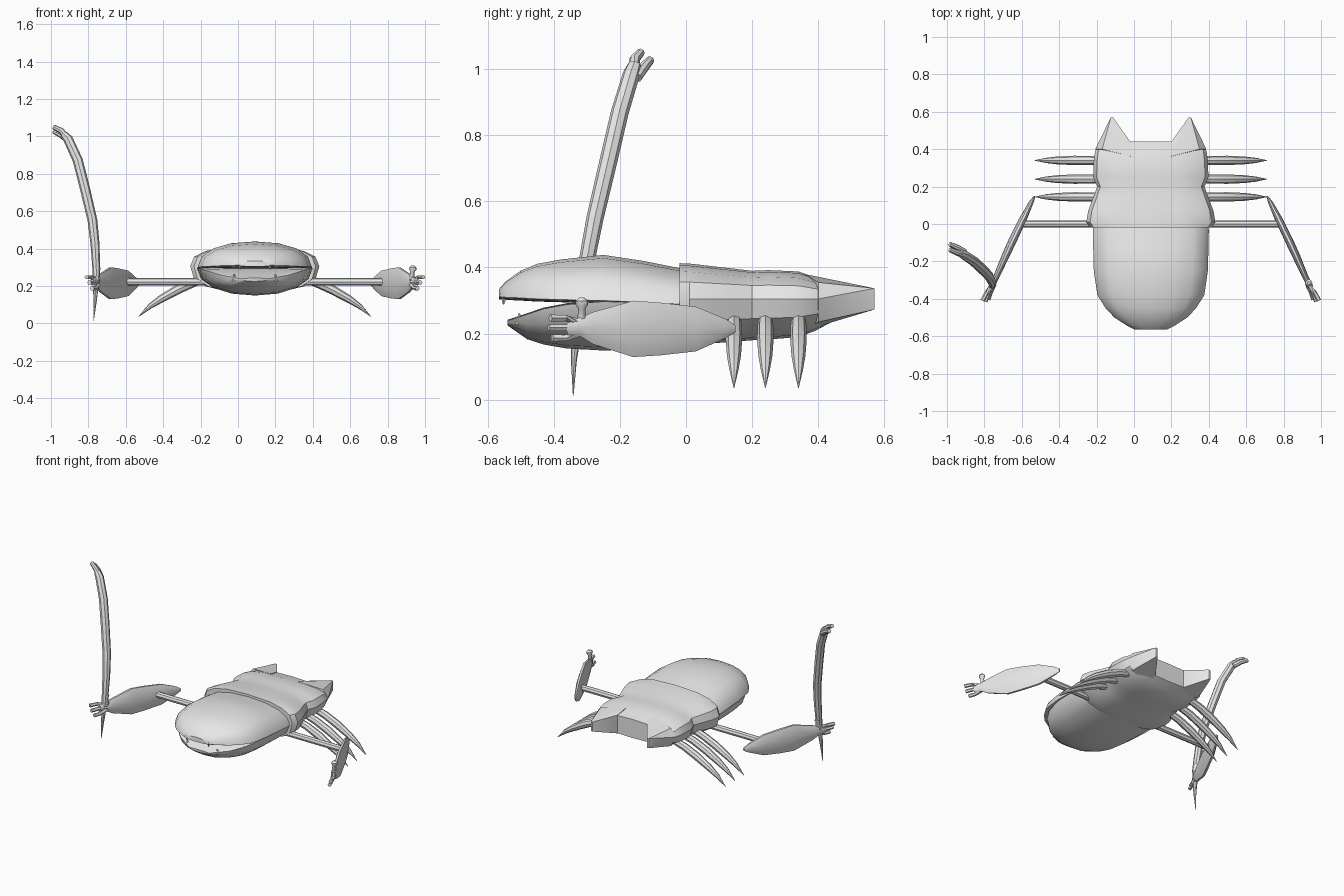
import bpy, bmesh, math
from mathutils import Vector

CX = 0.09  # body's mirror plane
grey = bpy.data.materials.new("plain grey")
grey.diffuse_color = (0.8, 0.8, 0.8, 1)


def finish(name, bm, angle=40):
    bmesh.ops.recalc_face_normals(bm, faces=bm.faces)
    me = bpy.data.meshes.new(name)
    bm.to_mesh(me)
    bm.free()
    me.materials.append(grey)
    me.shade_smooth()
    me.set_sharp_from_angle(angle=math.radians(angle))
    ob = bpy.data.objects.new(name, me)
    bpy.context.collection.objects.link(ob)
    return ob


def loft(name, rings, angle=40):
    bm = bmesh.new()
    vs = [[bm.verts.new(p) for p in r] for r in rings]
    n = len(vs[0])
    for a, b in zip(vs, vs[1:]):
        for i in range(n):
            j = (i + 1) % n
            bm.faces.new((a[i], a[j], b[j], b[i]))
    bm.faces.new(vs[0])
    bm.faces.new(vs[-1])
    return finish(name, bm, angle)


def oval(x, y, w, zt, zm, zb, n=16, e=2.2):
    """Cross-section facing y, with separate upper and lower heights."""
    pts = []
    for i in range(n):
        t = 2 * math.pi * i / n
        c, s = math.cos(t), math.sin(t)
        px = math.copysign(abs(c) ** (2 / e), c) * w
        ps = math.copysign(abs(s) ** (2 / e), s)
        pts.append((x + px, y, zm + ps * ((zt - zm) if s > 0 else (zm - zb))))
    return pts


def tube(name, path, n=8):
    """Tapered tube; path entries are x, y, z, radius."""
    pts = [Vector(p[:3]) for p in path]
    rings = []
    for i, p in enumerate(pts):
        d = (pts[min(i + 1, len(pts) - 1)] - pts[max(i - 1, 0)]).normalized()
        ref = Vector((0, 1, 0)) if abs(d.y) < 0.8 else Vector((0, 0, 1))
        u = d.cross(ref).normalized()
        v = d.cross(u)
        rings.append([p + path[i][3] * (u * math.cos(2 * math.pi * k / n) + v * math.sin(2 * math.pi * k / n))
                      for k in range(n)])
    return loft(name, rings)


def hull(name, pts):
    bm = bmesh.new()
    for p in pts:
        bm.verts.new(p)
    bmesh.ops.convex_hull(bm, input=bm.verts)
    return finish(name, bm, 30)


# upper head: y, half width, top, lip height
upper = [(-0.565, 0.085, 0.335, 0.312), (-0.545, 0.125, 0.358, 0.31), (-0.50, 0.195, 0.39, 0.308),
         (-0.45, 0.242, 0.411, 0.305), (-0.38, 0.286, 0.424, 0.303), (-0.25, 0.305, 0.438, 0.30),
         (-0.13, 0.308, 0.42, 0.295), (-0.03, 0.31, 0.40, 0.29), (0.1, 0.28, 0.375, 0.29)]
loft("upper_head", [oval(CX, y, w, t, l, l - 0.008) for y, w, t, l in upper])

# lower jaw: y, half width, rim height, bottom
lower = [(-0.54, 0.07, 0.238, 0.225), (-0.48, 0.18, 0.258, 0.183), (-0.43, 0.235, 0.275, 0.167),
         (-0.36, 0.275, 0.288, 0.155), (-0.25, 0.297, 0.297, 0.149), (-0.13, 0.305, 0.293, 0.153),
         (-0.03, 0.308, 0.29, 0.163), (0.1, 0.28, 0.29, 0.175)]
loft("lower_jaw", [oval(CX, y, w, l + 0.004, l, b) for y, w, l, b in lower])

# thorax: y, half width, top, bottom
thorax = [(-0.02, 0.325, 0.413, 0.165), (0.01, 0.345, 0.412, 0.166), (0.07, 0.335, 0.405, 0.17),
          (0.15, 0.305, 0.396, 0.176), (0.20, 0.287, 0.39, 0.18), (0.25, 0.308, 0.392, 0.182),
          (0.34, 0.305, 0.388, 0.19), (0.39, 0.298, 0.37, 0.208), (0.44, 0.265, 0.359, 0.235)]
loft("thorax", [oval(CX, y, w, t, 0.305, b, e=2.6) for y, w, t, b in thorax], 32)

for s, side in ((1, "right"), (-1, "left")):
    def X(o):
        return CX + s * o

    # rear horn and small mouth points
    hull(side + "_rear_horn", [(X(a), y, z) for a, y, z in (
        (0.11, 0.44, 0.358), (0.11, 0.44, 0.236), (0.10, 0.36, 0.38), (0.10, 0.36, 0.21),
        (0.26, 0.40, 0.355), (0.297, 0.40, 0.305), (0.26, 0.40, 0.235),
        (0.202, 0.57, 0.337), (0.214, 0.57, 0.337), (0.202, 0.57, 0.273), (0.214, 0.57, 0.273))])
    tube(side + "_upper_tooth", [(X(0.08), -0.55, 0.32, 0.014), (X(0.08), -0.552, 0.288, 0.002)], 6)
    tube(side + "_lower_tooth", [(X(0.11), -0.50, 0.23, 0.018), (X(0.11), -0.505, 0.262, 0.002)], 6)

    # three curved legs
    for i, y in enumerate((0.145, 0.24, 0.34)):
        tube(f"{side}_leg_{i + 1}", [(X(0.24), y, 0.245, 0.022), (X(0.32), y, 0.222, 0.024),
             (X(0.41), y, 0.182, 0.025), (X(0.50), y, 0.132, 0.021), (X(0.56), y, 0.092, 0.014),
             (X(0.622), y, 0.036, 0.001)])

    # straight upper arm
    tube(side + "_upper_arm", [(X(0.25), 0, 0.222, 0.02), (X(0.685), 0, 0.222, 0.02)])

    # flat forearm: offset, y, top, bottom, half thickness
    fore = [(0.622, 0.15, 0.225, 0.203, 0.004), (0.638, 0.12, 0.246, 0.185, 0.012),
            (0.682, 0.03, 0.285, 0.143, 0.02), (0.735, -0.08, 0.298, 0.13, 0.022),
            (0.772, -0.16, 0.304, 0.125, 0.021), (0.825, -0.28, 0.268, 0.165, 0.016),
            (0.845, -0.32, 0.25, 0.19, 0.016), (0.862, -0.36, 0.24, 0.195, 0.012)]
    loft(side + "_forearm", [oval(X(o), y, h * 1.1, t, (t + b) / 2, b, 10, 2) for o, y, t, b, h in fore])

    # hand: thumb with knob, and three fingers
    tube(side + "_thumb", [(X(0.838), -0.315, 0.23, 0.014), (X(0.842), -0.315, 0.275, 0.011),
         (X(0.844), -0.315, 0.287, 0.019), (X(0.845), -0.315, 0.299, 0.019), (X(0.845), -0.315, 0.309, 0.008)])
    for i, (dx, z, y) in enumerate(((0.015, 0.247, -0.41), (0.0, 0.218, -0.415), (-0.015, 0.187, -0.405))):
        tube(f"{side}_finger_{i + 1}", [(X(0.84), -0.32, 0.22 + (z - 0.22) * 0.4, 0.016),
             (X(0.866 + dx * 0.7), -0.365, z, 0.011), (X(0.885 + dx), y, z, 0.012)], 6)

# curved staff held in the left hand, with a forked end
tube("staff", [(-0.772, -0.341, 0.012, 0.001), (-0.764, -0.339, 0.12, 0.009), (-0.757, -0.325, 0.27, 0.020),
     (-0.764, -0.300, 0.42, 0.024), (-0.778, -0.275, 0.55, 0.026), (-0.818, -0.235, 0.72, 0.027),
     (-0.856, -0.200, 0.87, 0.027), (-0.908, -0.165, 0.985, 0.026), (-0.93, -0.155, 1.01, 0.022)])
for i, (y, z) in enumerate(((-0.137, 1.05), (-0.108, 1.027))):
    tube(f"staff_prong_{i + 1}", [(-0.905, (y - 0.17 * 2) / 3, 0.975 + 0.005 * (1 - i), 0.017),
         (-0.945, y - 0.018, z - 0.02, 0.016), (-0.985, y, z, 0.013)])
